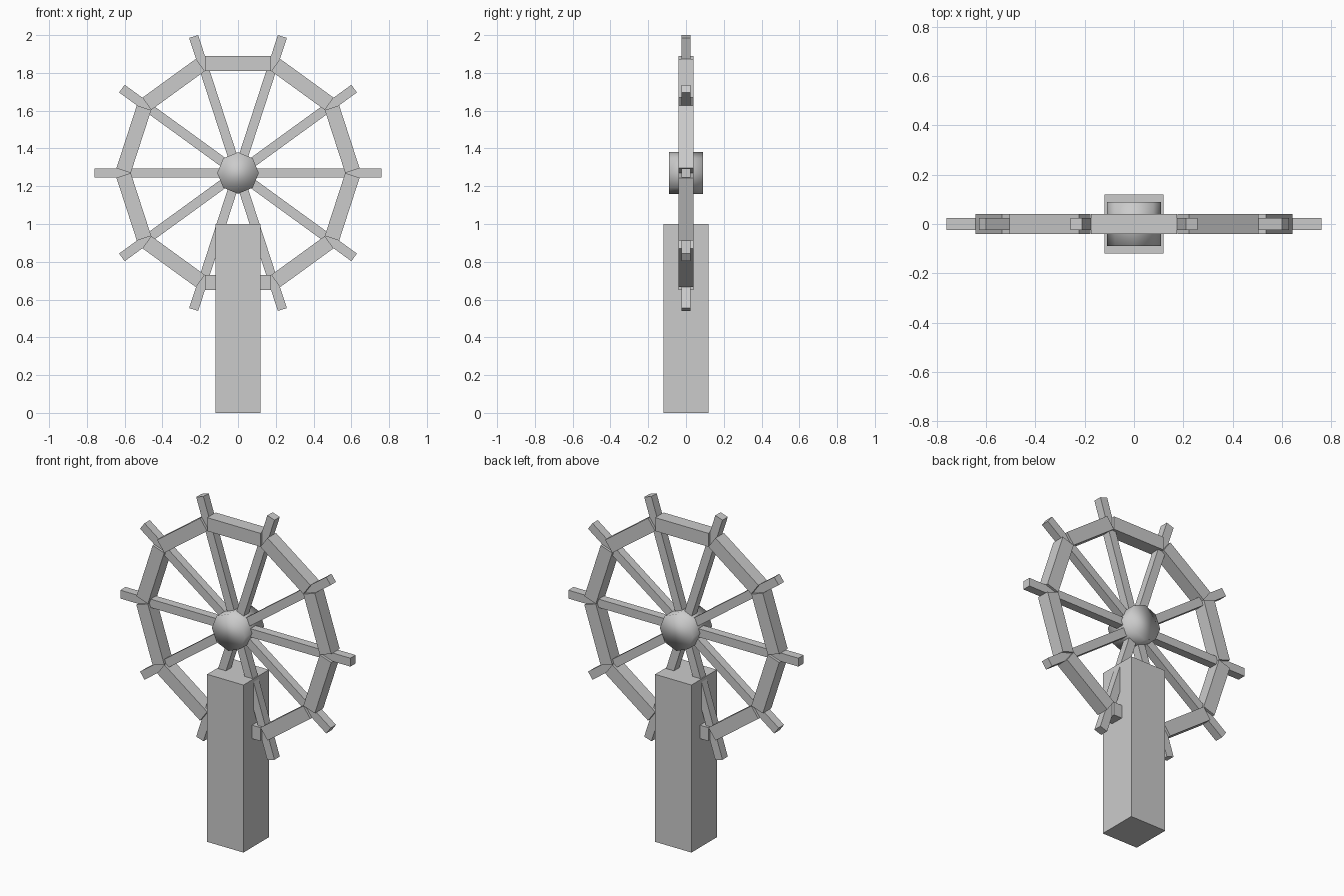
import bpy
from math import pi, cos, sin

if "Cube" in bpy.data.objects:
    bpy.data.objects.remove(bpy.data.objects["Cube"])

CENTRE_Z = 1.27
SIDES = 10


def box(name, size, loc, angle=0.0):
    """Box turned about the y axis by angle (counter-clockwise seen from the front)."""
    bpy.ops.mesh.primitive_cube_add(size=1, location=loc)
    ob = bpy.context.object
    ob.name = name
    ob.scale = size
    bpy.ops.object.transform_apply(location=False, rotation=False, scale=True)
    ob.rotation_euler = (0, -angle, 0)
    return ob


# Square post
box("post", (0.24, 0.24, 1.0), (0, 0, 0.5))

# Spoke bars, each crossing the whole wheel and ending in two handles
for i in range(SIDES // 2):
    box(f"spoke_bar_{i + 1}", (1.52, 0.05, 0.05), (0, 0, CENTRE_Z), 2 * pi * i / SIDES)

# Rim segments between the spokes, with small notches at the joints
for i in range(SIDES):
    a = 2 * pi * (i + 0.5) / SIDES
    box(f"rim_segment_{i + 1}", (0.08, 0.08, 0.35),
        (0.58 * cos(a), 0, CENTRE_Z + 0.58 * sin(a)), a)

# Smooth-shaded hub drum
bpy.ops.mesh.primitive_cylinder_add(vertices=8, radius=0.11, depth=0.18,
                                    location=(0, 0, CENTRE_Z), rotation=(pi / 2, 0, 0))
hub = bpy.context.object
hub.name = "hub"
bpy.ops.object.shade_smooth()
